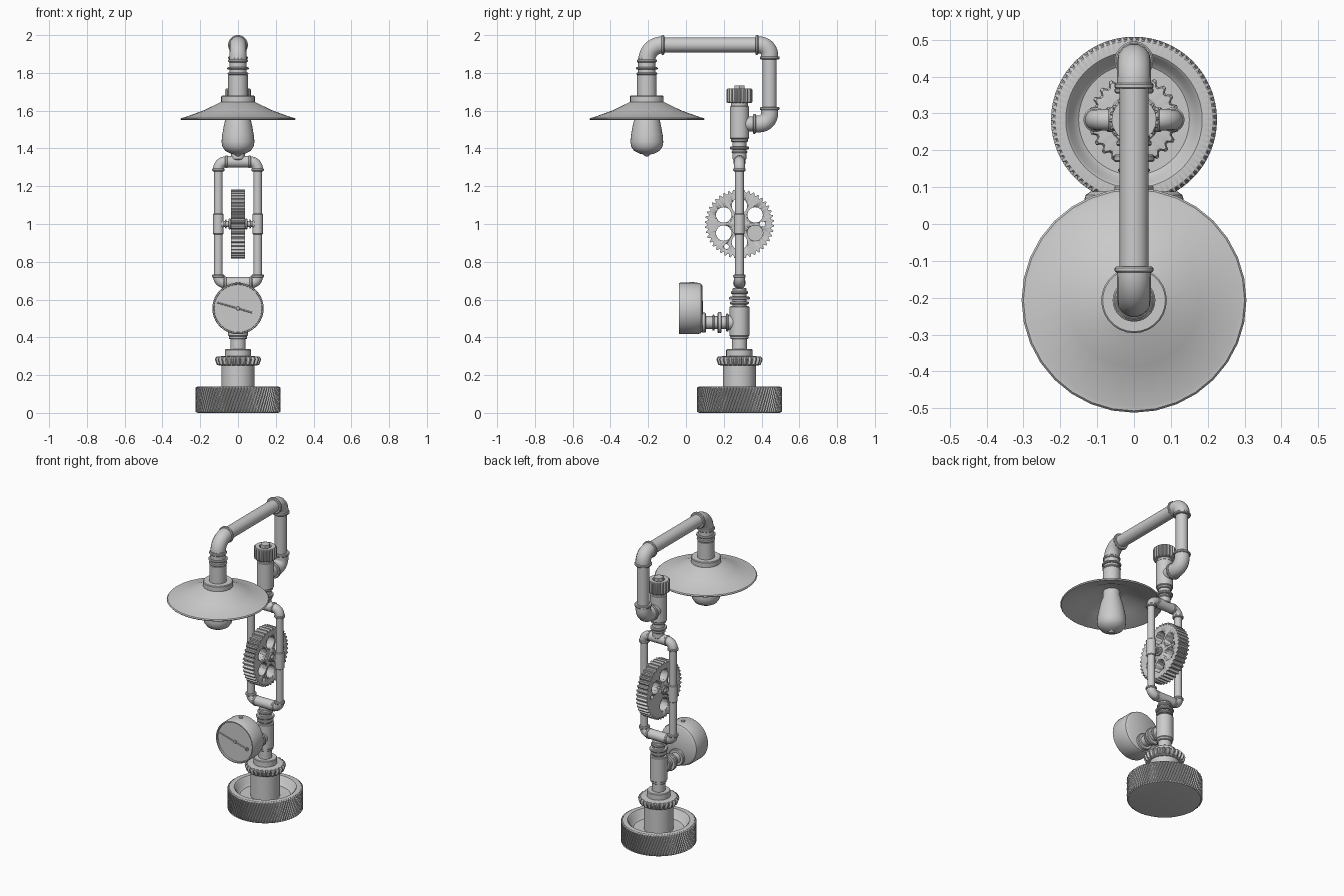
import bpy, bmesh, math
from mathutils import Vector

if "Cube" in bpy.data.objects:
    bpy.data.objects.remove(bpy.data.objects["Cube"])

AX = {'X': Vector((1, 0, 0)), 'Y': Vector((0, 1, 0)), 'Z': Vector((0, 0, 1))}
PY = 0.283    # y of the main column
LY = -0.207   # y of the lamp head


def finish(ob, angle=35):
    bpy.ops.object.select_all(action='DESELECT')
    ob.select_set(True)
    bpy.context.view_layer.objects.active = ob
    bpy.ops.object.shade_smooth_by_angle(angle=math.radians(angle))
    return ob


def lathe(name, prof, loc, axis=AX['Z'], seg=32, teeth=0, twist=0.0, closed=False):
    """Revolve (radius, height[, tooth depth]) points round an axis."""
    rot = AX['Z'].rotation_difference(axis).to_matrix()
    n = teeth * 4 if teeth else seg
    bm = bmesh.new()
    rings = []
    for p in prof:
        d = p[2] if len(p) > 2 else 0
        ring = []
        for i in range(n):
            a = 2 * math.pi * i / n + twist * p[1]
            r = p[0] - (d if i % 4 >= 2 else 0)
            ring.append(bm.verts.new(rot @ Vector((r * math.cos(a), r * math.sin(a), p[1])) + Vector(loc)))
        rings.append(ring)
    pairs = list(zip(rings, rings[1:])) + ([(rings[-1], rings[0])] if closed else [])
    for a, b in pairs:
        for i in range(n):
            j = (i + 1) % n
            bm.faces.new((a[i], a[j], b[j], b[i]))
    bmesh.ops.remove_doubles(bm, verts=bm.verts, dist=1e-5)
    bmesh.ops.recalc_face_normals(bm, faces=bm.faces)
    me = bpy.data.meshes.new(name)
    bm.to_mesh(me)
    bm.free()
    ob = bpy.data.objects.new(name, me)
    bpy.context.collection.objects.link(ob)
    return finish(ob)


def rod(name, p0, p1, r, bev=0.004, seg=28):
    p0, p1 = Vector(p0), Vector(p1)
    h = (p1 - p0).length
    return lathe(name, [(0, 0), (r - bev, 0), (r, bev), (r, h - bev), (r - bev, h), (0, h)],
                 p0, (p1 - p0).normalized(), seg)


def stack(name, items):
    """Coaxial pieces on the main column: (z0, z1, radius)."""
    for k, (a, b, r) in enumerate(items):
        rod(f"{name}_{k + 1}", (0, PY, a), (0, PY, b), r)


def elbow(name, corner, d0, d1, length, r, bend):
    """Curved pipe fitting with a raised collar on both ends."""
    c, d0, d1 = Vector(corner), Vector(d0), Vector(d1)
    pts = [c + d0 * length]
    o = c + (d0 + d1) * bend
    for i in range(11):
        t = math.pi / 2 * i / 10
        pts.append(o - d1 * bend * math.cos(t) - d0 * bend * math.sin(t))
    pts.append(c + d1 * length)
    cu = bpy.data.curves.new(name, 'CURVE')
    cu.dimensions = '3D'
    cu.bevel_depth = r
    cu.bevel_resolution = 5
    cu.use_fill_caps = True
    sp = cu.splines.new('POLY')
    sp.points.add(len(pts) - 1)
    for q, p in zip(sp.points, pts):
        q.co = (*p, 1)
    ob = bpy.data.objects.new(name, cu)
    bpy.context.collection.objects.link(ob)
    bpy.ops.object.select_all(action='DESELECT')
    ob.select_set(True)
    bpy.context.view_layer.objects.active = ob
    bpy.ops.object.convert(target='MESH')
    finish(bpy.context.view_layer.objects.active)
    for k, d in enumerate((d0, d1)):
        rod(f"{name}_collar_{k + 1}", c + d * (length - 0.012), c + d * (length + 0.004), r * 1.14)


# knurled base wheel with dished top
lathe("base_wheel", [(0, 0), (0.214, 0), (0.225, 0.006, 0.007)] +
      [(0.225, 0.006 + 0.128 * i / 6, 0.007) for i in range(1, 7)] +
      [(0.214, 0.14), (0.185, 0.14), (0.177, 0.133), (0.166, 0.1), (0.15, 0.088), (0, 0.085)],
      (0, PY, 0), teeth=84, twist=1.6)

# foot, bevel ring and lower fittings
rod("foot_column", (0, PY, 0.08), (0, PY, 0.255), 0.088)
lathe("foot_gear_ring", [(0, 0.25), (0.098, 0.25), (0.113, 0.256, 0.012), (0.123, 0.285, 0.012),
                         (0.115, 0.297, 0.01), (0.09, 0.3), (0, 0.3)], (0, PY, 0), teeth=24)
stack("lower_column", [(0.29, 0.338, 0.07), (0.33, 0.41, 0.04), (0.39, 0.412, 0.048),
                       (0.405, 0.565, 0.052), (0.56, 0.66, 0.038), (0.575, 0.59, 0.05),
                       (0.6, 0.615, 0.055), (0.63, 0.645, 0.046)])

# gauge branch
for k, (a, b, r) in enumerate([(0.08, PY, 0.034), (0.083, 0.105, 0.053), (0.14, 0.152, 0.043),
                               (0.168, 0.188, 0.055), (0.212, 0.226, 0.048), (0.22, PY, 0.04)]):
    rod(f"gauge_branch_{k + 1}", (0, a, 0.478), (0, b, 0.478), r)

# gauge with recessed dial, needle and top screw
GZ = 0.553
lathe("gauge_case", [(0, 0.012), (0.126, 0.012), (0.127, 0), (0.133, 0), (0.136, 0.006), (0.136, 0.1),
                     (0.131, 0.117), (0.118, 0.126), (0, 0.127)], (0, -0.038, GZ), AX['Y'], 40)
na, nb = Vector((-0.11, -0.03, 0.584)), Vector((0.075, -0.03, 0.531))
rod("gauge_needle", na, nb, 0.004, 0.001, 8)
rod("gauge_pivot", (0, -0.036, GZ), (0, -0.024, GZ), 0.01, 0.002, 16)
lathe("gauge_needle_ring", [(0.006, 0), (0.012, 0), (0.012, 0.006), (0.006, 0.006)],
      (0.085, -0.033, 0.528), AX['Y'], 16, closed=True)
rod("gauge_screw", (0, 0.03, 0.68), (0, 0.03, 0.694), 0.012, 0.002, 16)

# pipe loop around the gear
ZB, ZT, LX = 0.688, 1.33, 0.104
for s, side in ((-1, "left"), (1, "right")):
    x = s * LX
    elbow(f"loop_top_elbow_{side}", (x, PY, ZT), (-s, 0, 0), (0, 0, -1), 0.047, 0.029, 0.04)
    elbow(f"loop_bottom_elbow_{side}", (x, PY, ZB), (-s, 0, 0), (0, 0, 1), 0.04, 0.029, 0.036)
    rod(f"loop_pipe_{side}", (x, PY, ZB + 0.03), (x, PY, ZT - 0.03), 0.023)
    rod(f"loop_sleeve_{side}", (x, PY, 0.945), (x, PY, 1.055), 0.028)
    for k, (a, b, r) in enumerate([(0.03, 0.1, 0.016), (0.038, 0.05, 0.028),
                                   (0.06, 0.068, 0.023), (0.076, 0.1, 0.024)]):
        rod(f"axle_{side}_{k + 1}", (s * a, PY, 1), (s * b, PY, 1), r, 0.002)
for z, nm in ((ZB, "bottom"), (ZT, "top")):
    rod(f"loop_cross_{nm}", (-0.065, PY, z), (0.065, PY, z), 0.031)

# gear with six large and two small holes
T = 0.038
gear = lathe("gear", [(0, -T), (0.168, -T), (0.183, -T, 0.014), (0.183, T, 0.014), (0.168, T), (0, T)],
             (0, PY, 1), AX['X'], teeth=42)
holes = [(math.radians(30 + 60 * k + 60), 0.096, 0.04) for k in range(6)]
holes += [(0.0, 0.122, 0.014), (math.radians(240), 0.138, 0.013)]
holes[0:6] = [(math.radians(90 + 60 * k), 0.096, 0.041) for k in range(6)]
for a, d, r in holes:
    y, z = PY + d * math.cos(a), 1 + d * math.sin(a)
    cut = rod("hole_cutter", (-0.1, y, z), (0.1, y, z), r, 0.001, 24)
    cut.hide_render = True
    m = gear.modifiers.new("hole", 'BOOLEAN')
    m.operation, m.solver, m.object = 'DIFFERENCE', 'EXACT', cut
    bpy.context.view_layer.objects.active = gear
    bpy.ops.object.modifier_move_to_index(modifier=m.name, index=0)
    bpy.ops.object.modifier_apply(modifier=m.name)
    bpy.data.objects.remove(cut)

# upper tee and valve cap
stack("upper_column", [(1.34, 1.46, 0.036), (1.375, 1.387, 0.042), (1.395, 1.41, 0.05),
                       (1.435, 1.452, 0.045), (1.45, 1.625, 0.051), (1.62, 1.65, 0.044)])
lathe("valve_cap", [(0, 1.64), (0.06, 1.64), (0.068, 1.645, 0.008), (0.068, 1.712, 0.008), (0.06, 1.718),
                    (0.036, 1.718), (0.034, 1.7), (0, 1.7)], (0, PY, 0), teeth=20)
lathe("valve_plug", [(0, 1.69), (0.03, 1.69), (0.03, 1.733), (0, 1.733)], (0, PY, 0), seg=6)

# arm pipes and elbows
AY, AZ = 0.443, 1.948
rod("arm_branch", (0, PY, 1.53), (0, 0.4, 1.53), 0.039)
elbow("arm_lower_elbow", (0, AY, 1.53), (0, -1, 0), (0, 0, 1), 0.085, 0.046, 0.055)
rod("arm_riser", (0, AY, 1.58), (0, AY, 1.9), 0.037)
elbow("arm_upper_elbow", (0, AY, AZ), (0, 0, -1), (0, -1, 0), 0.072, 0.046, 0.055)
rod("arm_bar", (0, -0.15, AZ), (0, 0.4, AZ), 0.039)
elbow("lamp_elbow", (0, LY, AZ), (0, 1, 0), (0, 0, -1), 0.088, 0.046, 0.08)

# lamp socket, shade and bulb
for k, (a, b, r) in enumerate([(1.78, 1.88, 0.046), (1.818, 1.83, 0.058), (1.79, 1.802, 0.055),
                               (1.67, 1.792, 0.052), (1.643, 1.68, 0.089)]):
    rod(f"lamp_socket_{k + 1}", (0, LY, a), (0, LY, b), r)
lathe("lamp_shade", [(0.05, 1.652), (0.09, 1.646), (0.18, 1.602), (0.288, 1.563), (0.3, 1.562), (0.305, 1.556),
                     (0.3, 1.55), (0.288, 1.553), (0.18, 1.592), (0.09, 1.636), (0.05, 1.64)],
      (0, LY, 0), seg=32, closed=True)
lathe("light_bulb", [(0, 1.65), (0.05, 1.65), (0.052, 1.6), (0.066, 1.56), (0.075, 1.52), (0.084, 1.47),
                     (0.087, 1.435), (0.083, 1.41), (0.068, 1.388), (0.04, 1.373), (0.018, 1.368),
                     (0.01, 1.359), (0, 1.357)], (0, LY, 0))
